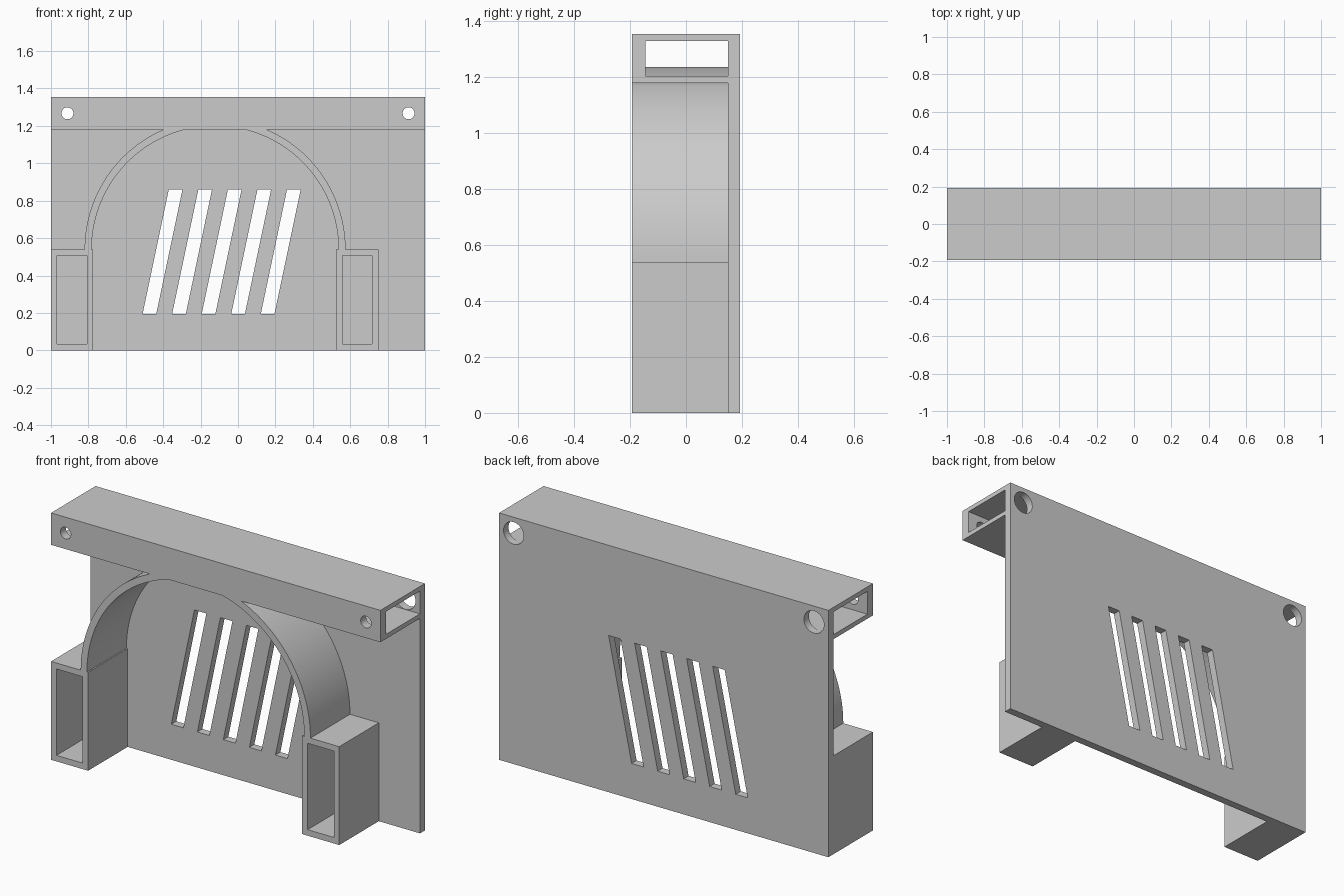
import bpy, bmesh
from math import sin, cos, asin, pi

cube = bpy.data.objects.get("Cube")
if cube:
    bpy.data.objects.remove(cube, do_unlink=True)

grey = bpy.data.materials.new("plain grey")
grey.use_nodes = True
grey.diffuse_color = (0.6, 0.6, 0.6, 1)
grey.node_tree.nodes["Principled BSDF"].inputs["Base Color"].default_value = (0.6, 0.6, 0.6, 1)

FRONT, BACK, PANEL = -0.193, 0.193, 0.15     # depths
HEAD, TOP = 1.18, 1.355                      # header underside and top
CX, CZ, R_OUT, R_IN = -0.1225, 0.54, 0.6975, 0.66   # arch


def prism(name, points, start, end, axis="y"):
    """Extrude a closed profile: (x, z) along y, or (y, z) along x."""
    bm = bmesh.new()
    rings = []
    for d in (start, end):
        rings.append([bm.verts.new((p, d, q) if axis == "y" else (d, p, q)) for p, q in points])
    a, b = rings
    bm.faces.new(a)
    bm.faces.new(b[::-1])
    n = len(points)
    for i in range(n):
        j = (i + 1) % n
        bm.faces.new((a[j], a[i], b[i], b[j]))
    bmesh.ops.recalc_face_normals(bm, faces=bm.faces)
    mesh = bpy.data.meshes.new(name)
    bm.to_mesh(mesh)
    bm.free()
    mesh.materials.append(grey)
    obj = bpy.data.objects.new(name, mesh)
    bpy.context.collection.objects.link(obj)
    return obj


def rect(u0, u1, v0, v1):
    return [(u0, v0), (u1, v0), (u1, v1), (u0, v1)]


def arc(r, a0, a1, n=40, cx=CX, cz=CZ):
    return [(cx + r * cos(a0 + (a1 - a0) * i / n), cz + r * sin(a0 + (a1 - a0) * i / n))
            for i in range(n + 1)]


def activate(obj):
    bpy.ops.object.select_all(action="DESELECT")
    obj.select_set(True)
    bpy.context.view_layer.objects.active = obj


def cut(obj, cutter):
    mod = obj.modifiers.new("cut", "BOOLEAN")
    mod.operation, mod.solver, mod.object = "DIFFERENCE", "EXACT", cutter
    activate(obj)
    bpy.ops.object.modifier_apply(modifier=mod.name)
    bpy.data.objects.remove(cutter, do_unlink=True)


def smooth(obj):
    activate(obj)
    bpy.ops.object.shade_smooth_by_angle(angle=0.5)


# Back panel and header, one profile swept across the width
panel = prism("panel_and_header", [(PANEL, 0), (BACK, 0), (BACK, TOP), (FRONT, TOP),
                                   (FRONT, HEAD), (PANEL, HEAD)], -1, 1, "x")
cut(panel, prism("tube_cutter", rect(-0.145, PANEL, 1.205, 1.33), -1.1, 1.1, "x"))

# Slanted vent slots
for i in range(5):
    x = -0.51 + 0.158 * i
    slot = [(x, 0.195), (x + 0.073, 0.195), (x + 0.213, 0.86), (x + 0.14, 0.86)]
    cut(panel, prism("slot_cutter", slot, 0.1, 0.25))

# Screw holes: small in front, wide behind
for x in (-0.912, 0.912):
    for r, y0, y1 in ((0.032, -0.25, -0.1), (0.061, 0.1, 0.25)):
        cut(panel, prism("hole_cutter", arc(r, 0, 2 * pi, 32, x, 1.2675)[:-1], y0, y1))
smooth(panel)

# Arch halves under the header, and the crown rising inside the header tube
a_out, a_in = asin((HEAD - CZ) / R_OUT), asin((HEAD - CZ) / R_IN)
half = arc(R_OUT, 0, a_out) + arc(R_IN, a_in, 0)
smooth(prism("left_arch", half, FRONT, PANEL))
smooth(prism("right_arch", [(2 * CX - x, z) for x, z in half], FRONT, PANEL))
a_crown = asin((1.205 - CZ) / R_OUT)
smooth(prism("arch_crown", arc(R_OUT, a_crown, pi - a_crown, 24), -0.145, PANEL))

# Hollow box feet
for name, x0 in (("right_foot", -1.0), ("left_foot", 0.525)):
    foot = prism(name, rect(x0, x0 + 0.225, 0, 0.54), FRONT, PANEL)
    cut(foot, prism("pocket_cutter", rect(x0 + 0.033, x0 + 0.192, 0.033, 0.507), -0.3, 0.3))
